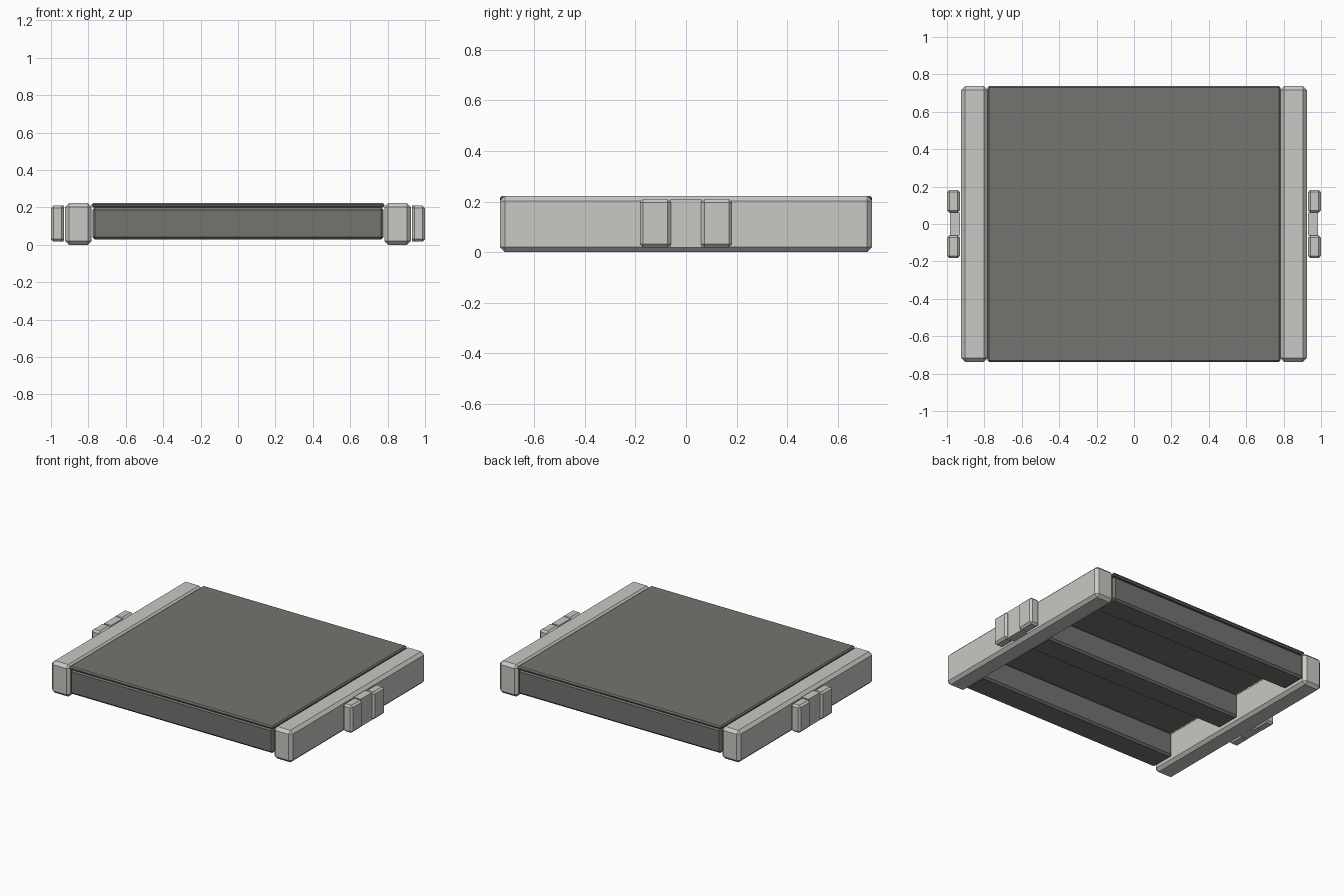
import bpy
import bmesh
from mathutils import Vector

cube = bpy.data.objects.get("Cube")
if cube:
    bpy.data.objects.remove(cube, do_unlink=True)


def make_material(name, rgb):
    mat = bpy.data.materials.new(name)
    mat.use_nodes = True
    color = (*rgb, 1.0)
    mat.diffuse_color = color
    mat.node_tree.nodes["Principled BSDF"].inputs["Base Color"].default_value = color
    return mat


light_gray = make_material("light gray", (0.58, 0.58, 0.55))
dark_gray = make_material("dark gray", (0.175, 0.172, 0.16))


def box(name, low, high, mat, chamfer=0.0):
    """Box between two corners with flat chamfered edges."""
    low, high = Vector(low), Vector(high)
    size, center = high - low, (low + high) / 2
    bm = bmesh.new()
    bmesh.ops.create_cube(bm, size=1.0)
    bmesh.ops.scale(bm, vec=size, verts=bm.verts)
    if chamfer:
        bmesh.ops.bevel(bm, geom=bm.edges[:], offset=chamfer,
                        segments=1, affect='EDGES')
    mesh = bpy.data.meshes.new(name)
    bm.to_mesh(mesh)
    bm.free()
    mesh.materials.append(mat)
    obj = bpy.data.objects.new(name, mesh)
    obj.location = center
    bpy.context.collection.objects.link(obj)
    return obj


def side_box(name, side, x, y, z, mat, chamfer=0.0):
    """Box on the left (+1) or right (-1), given ranges for the left."""
    xs = sorted(side * v for v in x)
    return box(name, (xs[0], y[0], z[0]), (xs[1], y[1], z[1]), mat, chamfer)


# Deck panel
box("deck_panel", (-0.783, -0.737, 0.2), (0.783, 0.737, 0.222), dark_gray, 0.008)

# Three cross beams under the deck
for label, y in (("front", -0.64), ("middle", 0.0), ("back", 0.64)):
    box(label + "_beam", (-0.778, y - 0.09, 0.028), (0.778, y + 0.09, 0.2),
        dark_gray, 0.013)

# Side rails and their clips
for label, side in (("left", 1), ("right", -1)):
    side_box(label + "_rail", side, (0.782, 0.924), (-0.737, 0.737),
             (0.0, 0.222), light_gray, 0.02)
    side_box(label + "_clip_center", side, (0.93, 0.985), (-0.062, 0.062),
             (0.018, 0.209), light_gray)
    for end, y in (("front", (-0.183, -0.06)), ("back", (0.06, 0.183))):
        side_box(label + "_clip_" + end, side, (0.93, 1.0), y,
                 (0.018, 0.209), light_gray, 0.013)
